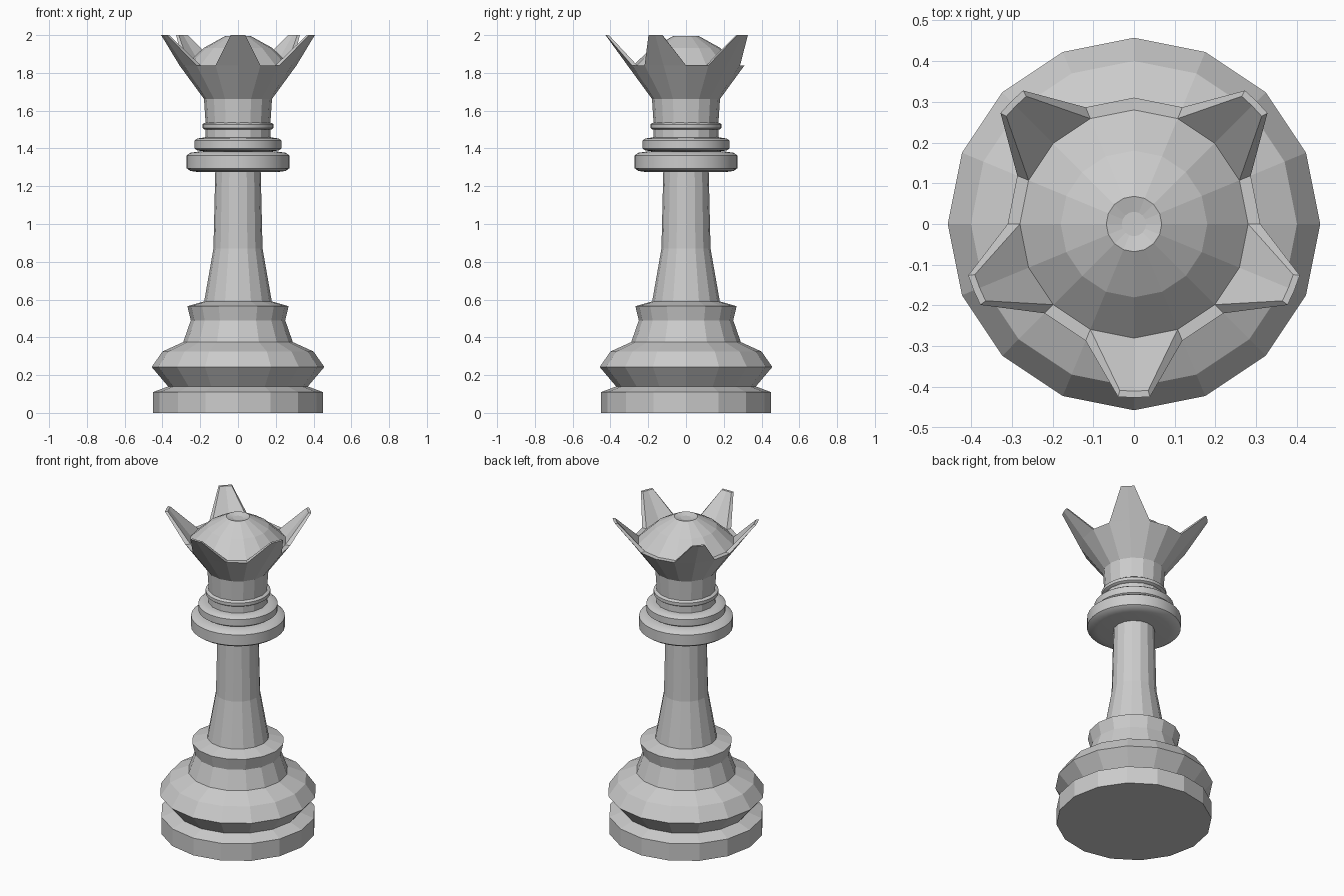
import bpy, bmesh
from math import sin, cos, pi, radians

cube = bpy.data.objects.get("Cube")
if cube:
    bpy.data.objects.remove(cube, do_unlink=True)

grey = bpy.data.materials.new("stone grey")
grey.use_nodes = True
COLOUR = (0.6, 0.6, 0.6, 1)
grey.diffuse_color = COLOUR
grey.node_tree.nodes["Principled BSDF"].inputs["Base Color"].default_value = COLOUR

SIDES = 16


def finish(bm, name, smooth=False):
    bmesh.ops.recalc_face_normals(bm, faces=bm.faces)
    mesh = bpy.data.meshes.new(name)
    bm.to_mesh(mesh)
    bm.free()
    mesh.materials.append(grey)
    obj = bpy.data.objects.new(name, mesh)
    bpy.context.collection.objects.link(obj)
    if smooth:
        bpy.ops.object.select_all(action='DESELECT')
        obj.select_set(True)
        bpy.context.view_layer.objects.active = obj
        bpy.ops.object.shade_smooth_by_angle(angle=radians(35))
    return obj


def polar(r, a, z):
    return (r * cos(a), r * sin(a), z)


def lathe(name, profile, sides=SIDES, smooth=False):
    """Closed solid turned from (radius, height) points, listed bottom to top."""
    bm = bmesh.new()
    rings = [[bm.verts.new(polar(r, 2 * pi * i / sides, z)) for i in range(sides)]
             for r, z in profile]
    for low, high in zip(rings, rings[1:]):
        for i in range(sides):
            j = (i + 1) % sides
            bm.faces.new((low[i], low[j], high[j], high[i]))
    bm.faces.new(rings[0])
    bm.faces.new(rings[-1])
    return finish(bm, name, smooth)


# Stepped foot
lathe("base_disc", [(0.45, 0), (0.45, 0.11), (0.37, 0.14)])
lathe("base_body", [(0.37, 0.14), (0.457, 0.243), (0.4, 0.325), (0.29, 0.375),
                    (0.25, 0.49), (0.268, 0.565), (0.18, 0.59)])
# Tapering column
lathe("shaft", [(0.18, 0.585), (0.13, 0.87), (0.12, 1.29)])


# Rounded collars
def collar(name, radius, low, high, edge):
    lathe(name, [(radius - 3 * edge, low), (radius - edge, low + 0.3 * edge),
                 (radius, low + edge), (radius, high - edge),
                 (radius - edge, high - 0.3 * edge), (radius - 3 * edge, high)],
          32, True)


collar("large_collar", 0.272, 1.275, 1.383, 0.02)
collar("middle_collar", 0.23, 1.385, 1.457, 0.015)
collar("small_collar", 0.188, 1.498, 1.538, 0.01)

# Neck, flared cup and domed cap
RIM_OUT, RIM_IN, RIM_Z = 0.31, 0.28, 1.84
lathe("crown", [(0.175, 1.37), (0.172, 1.54), (0.18, 1.662), (RIM_OUT, RIM_Z),
                (RIM_IN, RIM_Z), (0.18, 1.933), (0.068, 1.995), (0.03, 1.985)])


# Five crown points, each spanning two rim segments
def crown_point(name, index):
    bm = bmesh.new()
    step = 2 * pi / SIDES
    rows = []
    for r, spread, z in ((RIM_OUT, step, RIM_Z), (0.426, 0.092, 2.0),
                         (0.41, 0.085, 2.0), (RIM_IN, step, RIM_Z)):
        rows.append([bm.verts.new(polar(r, index * step + k * spread, z))
                     for k in (-1, 0, 1)])
    for a, b in zip(rows, rows[1:] + rows[:1]):
        for k in (0, 1):
            bm.faces.new((a[k], a[k + 1], b[k + 1], b[k]))
    for k in (0, 2):
        bm.faces.new([row[k] for row in rows])
    finish(bm, name)


for name, index in (("front", 12), ("front_left", 15), ("back_left", 2),
                    ("back_right", 6), ("front_right", 9)):
    crown_point(name + "_crown_point", index)
